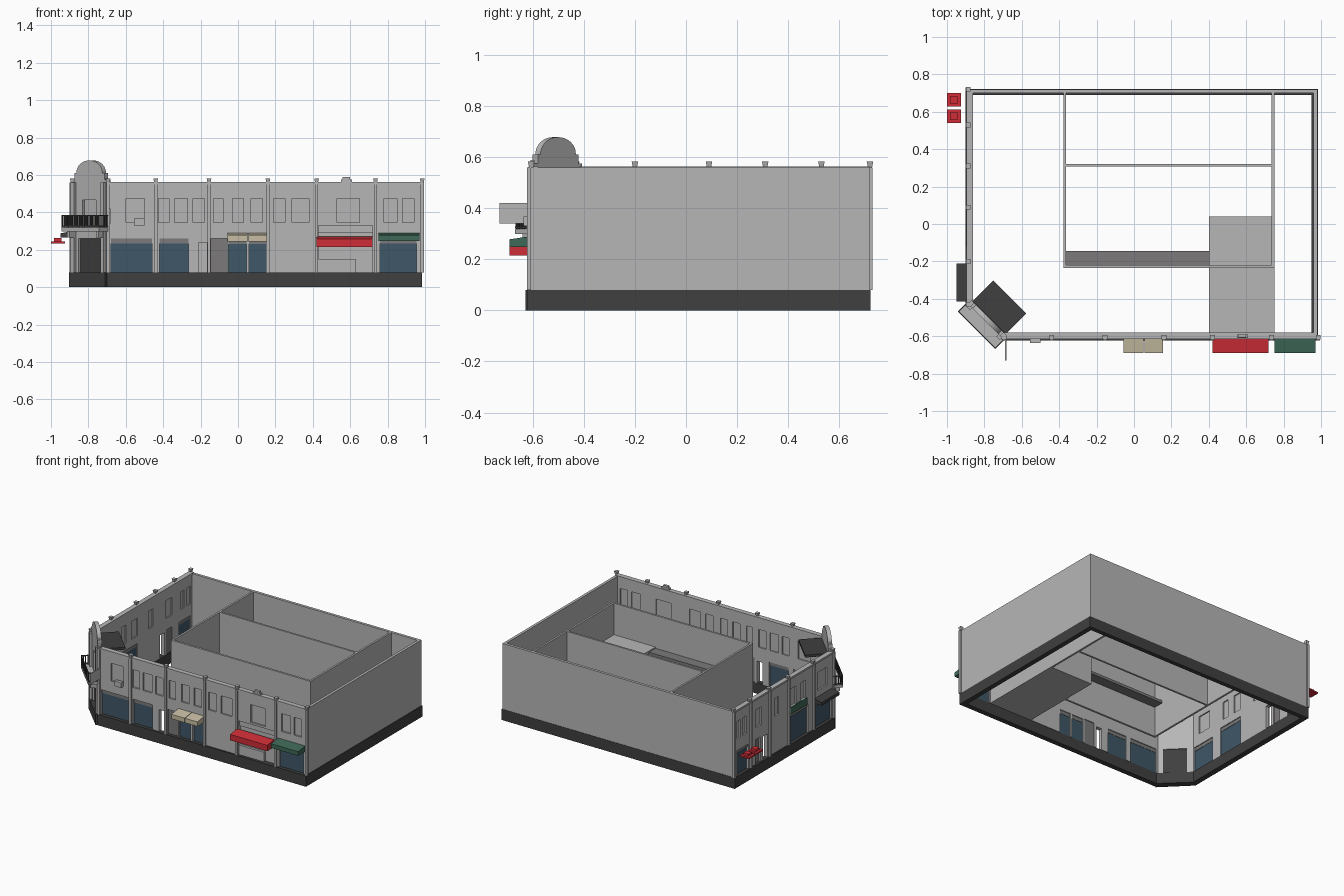
import bpy, bmesh, math
from mathutils import Matrix

if "Cube" in bpy.data.objects:
    bpy.data.objects.remove(bpy.data.objects["Cube"])


def material(name, *rgb):
    m = bpy.data.materials.new(name)
    m.diffuse_color = (*rgb, 1)
    m.use_nodes = True
    m.node_tree.nodes["Principled BSDF"].inputs["Base Color"].default_value = m.diffuse_color
    return m


WALL = material("light grey plaster", .47, .47, .47)
DARK = material("charcoal", .05, .05, .05)
GREY = material("mid grey door", .2, .195, .195)
GLASS = material("blue glass", .05, .095, .135)
RED = material("red canvas", .62, .027, .038)
GREEN = material("green canvas", .048, .14, .095)
BEIGE = material("beige canvas", .57, .51, .36)

# Facade frames: local x runs along the facade, -y points outwards
WORLD = Matrix()
FRONT = Matrix.Translation((0, -.61, 0))
LEFT = Matrix.Translation((-.89, 0, 0)) @ Matrix.Rotation(-math.pi / 2, 4, 'Z')
CORNER = Matrix.Translation((-.795, -.52, 0)) @ Matrix.Rotation(-math.pi / 4, 4, 'Z')


def finish(name, bm, mat, frame):
    bmesh.ops.transform(bm, matrix=frame, verts=bm.verts)
    bmesh.ops.recalc_face_normals(bm, faces=bm.faces)
    me = bpy.data.meshes.new(name)
    bm.to_mesh(me)
    bm.free()
    me.materials.append(mat)
    ob = bpy.data.objects.new(name, me)
    bpy.context.collection.objects.link(ob)
    return ob


def boxes(name, items, mat, frame=WORLD):
    """Each item is (x0, x1, y0, y1, z0, z1)."""
    bm = bmesh.new()
    for x0, x1, y0, y1, z0, z1 in items:
        m = Matrix.Translation(((x0 + x1) / 2, (y0 + y1) / 2, (z0 + z1) / 2))
        m = m @ Matrix.Diagonal((x1 - x0, y1 - y0, z1 - z0, 1))
        bmesh.ops.create_cube(bm, size=1, matrix=m)
    return finish(name, bm, mat, frame)


def prism(name, points, vec, mat, frame=WORLD):
    """Extrude a closed outline along a vector."""
    bm = bmesh.new()
    face = bm.faces.new([bm.verts.new(p) for p in points])
    new = bmesh.ops.extrude_face_region(bm, geom=[face], use_keep_orig=True)
    bmesh.ops.translate(bm, vec=vec, verts=[v for v in new['geom'] if isinstance(v, bmesh.types.BMVert)])
    return finish(name, bm, mat, frame)


def cut(ob, items, frame):
    """Cut box shaped openings and bake the result."""
    cutter = boxes("cutter", items, DARK, frame)
    cutter.hide_render = True
    mod = ob.modifiers.new("openings", 'BOOLEAN')
    mod.object, mod.solver = cutter, 'EXACT'
    mod.operation = 'DIFFERENCE'
    dg = bpy.context.evaluated_depsgraph_get()
    me = bpy.data.meshes.new_from_object(ob.evaluated_get(dg))
    ob.modifiers.clear()
    ob.data = me
    bpy.data.objects.remove(cutter)


def finials(name, xs, frame):
    """Flared caps on the parapet."""
    bm = bmesh.new()
    for x in xs:
        m = Matrix.Translation((x, .004, .57)) @ Matrix.Rotation(math.pi / 4, 4, 'Z')
        bmesh.ops.create_cone(bm, cap_ends=True, segments=4, radius1=.011, radius2=.018, depth=.024, matrix=m)
    # align the square caps with the facade
    for i, x in enumerate(xs):
        vs = bm.verts[:][i * 8:i * 8 + 8]
        bmesh.ops.rotate(bm, verts=vs, cent=(x, .004, 0), matrix=Matrix.Rotation(0 if abs(vs[0].co.x - x) > .003 else math.pi / 4, 3, 'Z'))
    finish(name, bm, WALL, frame)


def facade(name, frame, span, glass, doors, openings, upper, posts):
    u0, u1 = span
    wall = boxes(name + "_wall", [(u0, u1, 0, .028, .08, .56)], WALL, frame)
    low = glass + doors + openings
    cuts = [(a, b, -.05, .08, .05, h) for a, b, h in low]
    cuts += [(a, b, -.05, .08, .345, .475) for a, b in upper]
    cut(wall, cuts, frame)
    boxes(name + "_shop_glass", [(a, b, .014, .02, .08, h - .025) for a, b, h in glass], GLASS, frame)
    boxes(name + "_transoms", [(a, b, .008, .022, h - .025, h) for a, b, h in glass], GREY, frame)
    if doors:
        boxes(name + "_doors", [(a, b, .012, .022, .08, h) for a, b, h in doors], GREY, frame)
    boxes(name + "_upper_window_panels", [(a, b, .012, .02, .345, .475) for a, b in upper], WALL, frame)
    boxes(name + "_coping", [(u0, u1, -.006, .03, .55, .563)], WALL, frame)
    boxes(name + "_pilasters", [(p - .009, p + .009, -.012, .004, .08, .56) for p in posts], WALL, frame)
    finials(name + "_finials", posts, frame)


# Long street facade
facade("front", FRONT, (-.70, .98),
       glass=[(-.68, -.46, .26), (-.42, -.265, .26), (-.05, .045, .255), (.06, .15, .255), (.76, .955, .26)],
       doors=[(-.145, -.06, .26)],
       openings=[(-.21, -.165, .24), (.43, .72, .33)],
       upper=[(-.60, -.50), (-.425, -.37), (-.34, -.27), (-.24, -.18), (-.13, -.08), (-.03, .03), (.07, .13),
              (.19, .25), (.29, .38), (.53, .65), (.78, .85), (.88, .94)],
       posts=[-.695, -.44, -.155, .16, .42, .735, .985])

# Side street facade, x is minus world y
facade("side", LEFT, (-.72, .43),
       glass=[(-.68, -.55, .26), (-.07, .14, .29), (.22, .41, .26)],
       doors=[(-.47, -.41, .26)],
       openings=[(-.38, -.33, .25)],
       upper=[(-.68, -.64), (-.61, -.57), (-.47, -.40), (-.25, -.20), (-.07, 0), (.06, .11), (.25, .36)],
       posts=[-.72, -.53, -.31, -.09, .2, .43])

# Plain party walls and inner walls
boxes("back_wall", [(-.89, .98, .70, .72, .08, .56)], WALL)
boxes("right_wall", [(.96, .98, -.61, .70, .08, .56)], WALL)
boxes("inner_walls", [(-.378, -.364, -.235, .70, .08, .56), (.736, .75, -.235, .70, .08, .56),
                      (-.364, .736, .308, .322, .08, .56), (-.364, .736, -.235, -.22, .08, .56)], WALL)
boxes("back_room_block", [(.40, .75, -.585, .04, .08, .33)], WALL)
boxes("inner_ledge", [(-.364, .40, -.22, -.145, .30, .32)], GREY)

# Dark plinth ring following the chamfered plan
outer = [(.985, .722), (-.90, .722), (-.90, -.43), (-.70, -.622), (.985, -.622)]
inner = [(.95, .69), (-.86, .69), (-.86, -.415), (-.685, -.585), (.95, -.585)]
bm = bmesh.new()
rings = [[bm.verts.new((x, y, z)) for x, y in pts] for pts, z in ((outer, 0), (outer, .08), (inner, .08), (inner, 0))]
for r in range(4):
    a, b = rings[r], rings[(r + 1) % 4]
    for i in range(5):
        j = (i + 1) % 5
        bm.faces.new((a[i], a[j], b[j], b[i]))
finish("plinth", bm, DARK, WORLD)
boxes("corner_plinth", [(-.135, .135, -.018, .02, 0, .079)], DARK, CORNER)

# Chamfered corner with stepped, arched gable
half = [(.131, .08), (.131, .575), (.113, .575), (.113, .61), (.098, .61)]
half += [(.098 * math.cos(t), .612 + .066 * math.sin(t)) for t in [math.pi / 2 * i / 8 for i in range(1, 9)]]
outline = half + [(-x, z) for x, z in reversed(half[:-1])]
gable = prism("corner_gable", [(x, 0, z) for x, z in outline], (0, .028, 0), WALL, CORNER)
cut(gable, [(-.08, .08, -.05, .08, .05, .26), (-.05, .05, -.05, .08, .31, .465)], CORNER)
boxes("corner_door", [(-.08, .08, .012, .022, .08, .26)], DARK, CORNER)
boxes("balcony_door", [(-.05, .05, .012, .022, .31, .465)], WALL, CORNER)
boxes("corner_columns", [(s * .112 - .013, s * .112 + .013, -.016, .004, .08, .56) for s in (-1, 1)], WALL, CORNER)
boxes("corner_roof_slab", [(-.125, .125, .03, .185, .53, .548)], DARK, CORNER)

# Balcony
boxes("balcony_floor", [(-.142, .142, -.068, 0, .298, .318)], WALL, CORNER)
boxes("balcony_brackets", [(s * .11 - .01, s * .11 + .01, -.05, 0, .265, .298) for s in (-1, 1)], WALL, CORNER)
rails = []
for z in (.322, .38):
    rails.append((-.142, .142, -.068, -.062, z, z + .007))
    rails += [(s * .139 - .003, s * .139 + .003, -.062, 0, z, z + .007) for s in (-1, 1)]
rails += [(x - .0035, x + .0035, -.067, -.063, .318, .38) for x in [-.138 + .276 * i / 22 for i in range(23)]]
rails += [(s * .139 - .002, s * .139 + .002, y - .003, y + .003, .318, .38)
          for s in (-1, 1) for y in (-.05, -.036, -.022, -.008)]
boxes("balcony_railing", rails, DARK, CORNER)


# Awnings: sloped top with an upright valance
def awning(name, x0, x1, z0, z1, mat, frame=FRONT, depth=.08, drop=.012):
    pts = [(x0, 0, z1), (x0, -depth, z1 - drop), (x0, -depth, z0), (x0, 0, z0)]
    prism(name, pts, (x1 - x0, 0, 0), mat, frame)


awning("beige_awning_left", -.055, .052, .245, .29, BEIGE)
awning("beige_awning_right", .056, .155, .245, .29, BEIGE)
awning("red_awning", .42, .72, .215, .27, RED)
awning("green_awning", .75, .97, .248, .29, GREEN)
awning("dark_side_awning", .21, .415, .265, .30, DARK, LEFT, .06)
boxes("green_side_sign", [(-.08, .12, -.008, 0, .295, .345)], GREEN, LEFT)
for i, y in enumerate((.575, .665)):
    boxes(f"red_canopy_{i + 1}", [(-1, -.925, y - .036, y + .036, .235, .245),
                                 (-.983, -.943, y - .02, y + .02, .245, .262)], RED)

# Small fittings on the street facade
boxes("wall_unit", [(-.555, -.5, -.025, 0, .33, .367)], WALL, FRONT)
boxes("blade_sign", [(-.689, -.683, -.12, 0, .34, .42)], WALL, FRONT)
boxes("shutter_header", [(.43, .72, .012, .026, .29, .33)], WALL, FRONT)
boxes("counter", [(.43, .63, .008, .026, .08, .15)], WALL, FRONT)
boxes("roof_ornament", [(.55, .61, .0, .02, .56, .575), (.56, .60, .002, .018, .575, .588)], WALL, FRONT)
